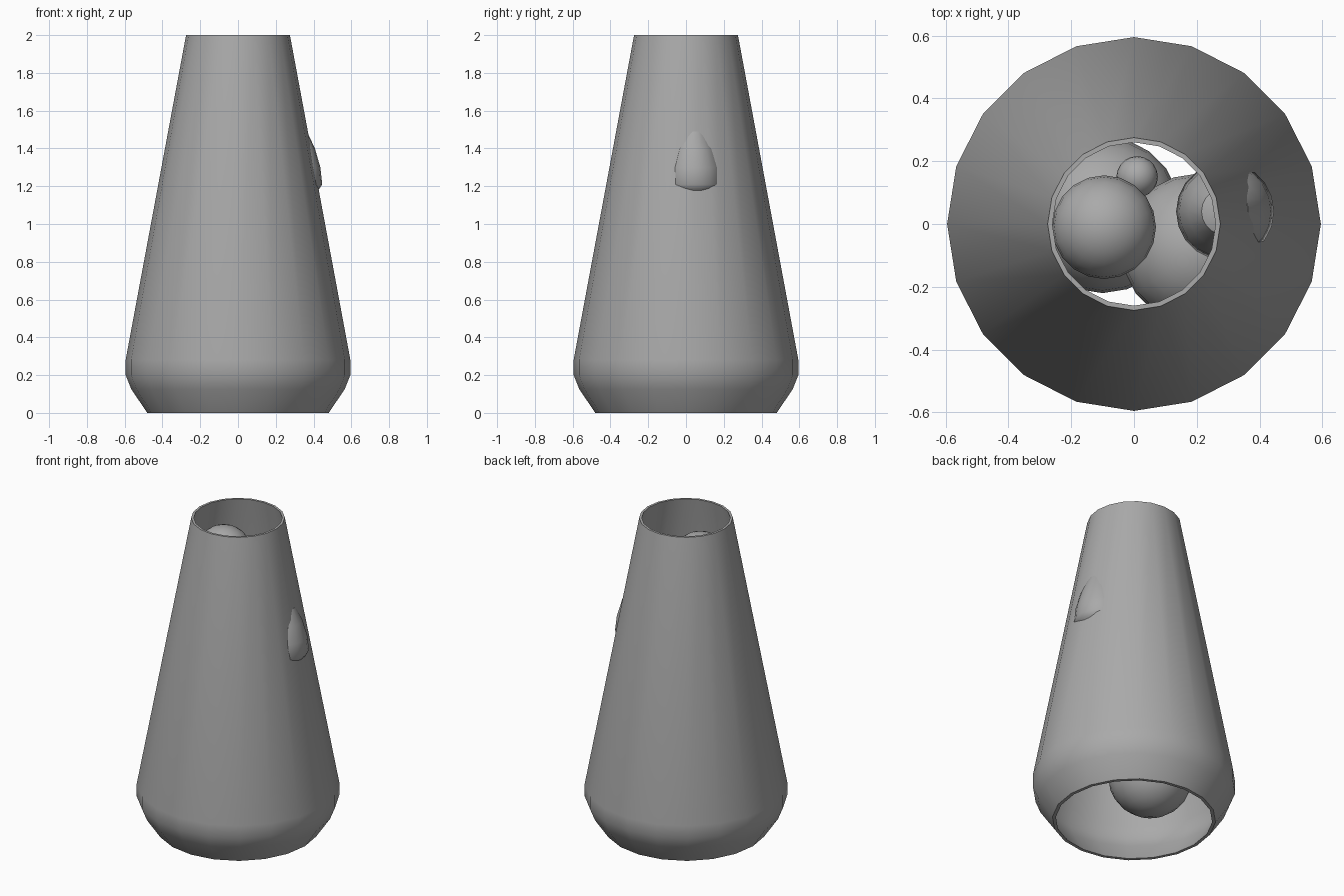
import bpy, bmesh, math

if "Cube" in bpy.data.objects:
    bpy.data.objects.remove(bpy.data.objects["Cube"])

grey = bpy.data.materials.new("plain grey")
grey.diffuse_color = (0.4, 0.4, 0.4, 1)
grey.use_nodes = True
grey.node_tree.nodes["Principled BSDF"].inputs["Base Color"].default_value = grey.diffuse_color


def lathe(name, profile, sides, centre=(0, 0, 0), closed=False, angle=40):
    """Revolve (radius, height) points around a vertical axis."""
    bm = bmesh.new()
    rings = []
    for r, z in profile:
        if r == 0:
            rings.append([bm.verts.new((0, 0, z))] * sides)
        else:
            rings.append([bm.verts.new((r * math.cos(2 * math.pi * k / sides),
                                        r * math.sin(2 * math.pi * k / sides), z))
                          for k in range(sides)])
    pairs = list(zip(rings, rings[1:]))
    if closed:
        pairs.append((rings[-1], rings[0]))
    for a, b in pairs:
        for k in range(sides):
            n = (k + 1) % sides
            corners = list(dict.fromkeys((a[k], a[n], b[n], b[k])))
            bm.faces.new(corners)
    bmesh.ops.recalc_face_normals(bm, faces=bm.faces)
    mesh = bpy.data.meshes.new(name)
    bm.to_mesh(mesh)
    bm.free()
    mesh.materials.append(grey)
    obj = bpy.data.objects.new(name, mesh)
    obj.location = centre
    bpy.context.collection.objects.link(obj)
    bpy.ops.object.select_all(action='DESELECT')
    obj.select_set(True)
    bpy.context.view_layer.objects.active = obj
    bpy.ops.object.shade_smooth_by_angle(angle=math.radians(angle))
    return obj


def ball(name, centre, radius, sides=20, rings=12):
    """Round wax blob."""
    arc = [(0, -radius)]
    for i in range(1, rings):
        t = math.pi * i / rings
        arc.append((radius * math.sin(t), -radius * math.cos(t)))
    arc.append((0, radius))
    return lathe(name, arc, sides, centre)


# Thin-walled tapered vessel, open at both ends
outer = [(0.48, 0), (0.565, 0.125), (0.595, 0.20), (0.595, 0.28), (0.275, 2.0)]
inner = [(0.26, 2.0), (0.577, 0.28), (0.577, 0.205), (0.548, 0.135), (0.46, 0)]
lathe("vessel", outer + inner, 20, closed=True)

# Round blobs floating inside
ball("upper_blob", (-0.095, -0.01, 1.755), 0.165)
ball("small_blob", (0.01, 0.15, 1.40), 0.066)
ball("middle_blob", (0.20, -0.08, 0.80), 0.24)
ball("lower_blob", (-0.10, 0.03, 0.32), 0.25)

# Domed blob that pushes through the wall on the right
dome = [(0, 1.10), (0.08, 1.13), (0.14, 1.185), (0.156, 1.21), (0.146, 1.30),
        (0.117, 1.40), (0.075, 1.49), (0, 1.52)]
lathe("domed_blob", dome, 20, (0.29, 0.04, 0))
